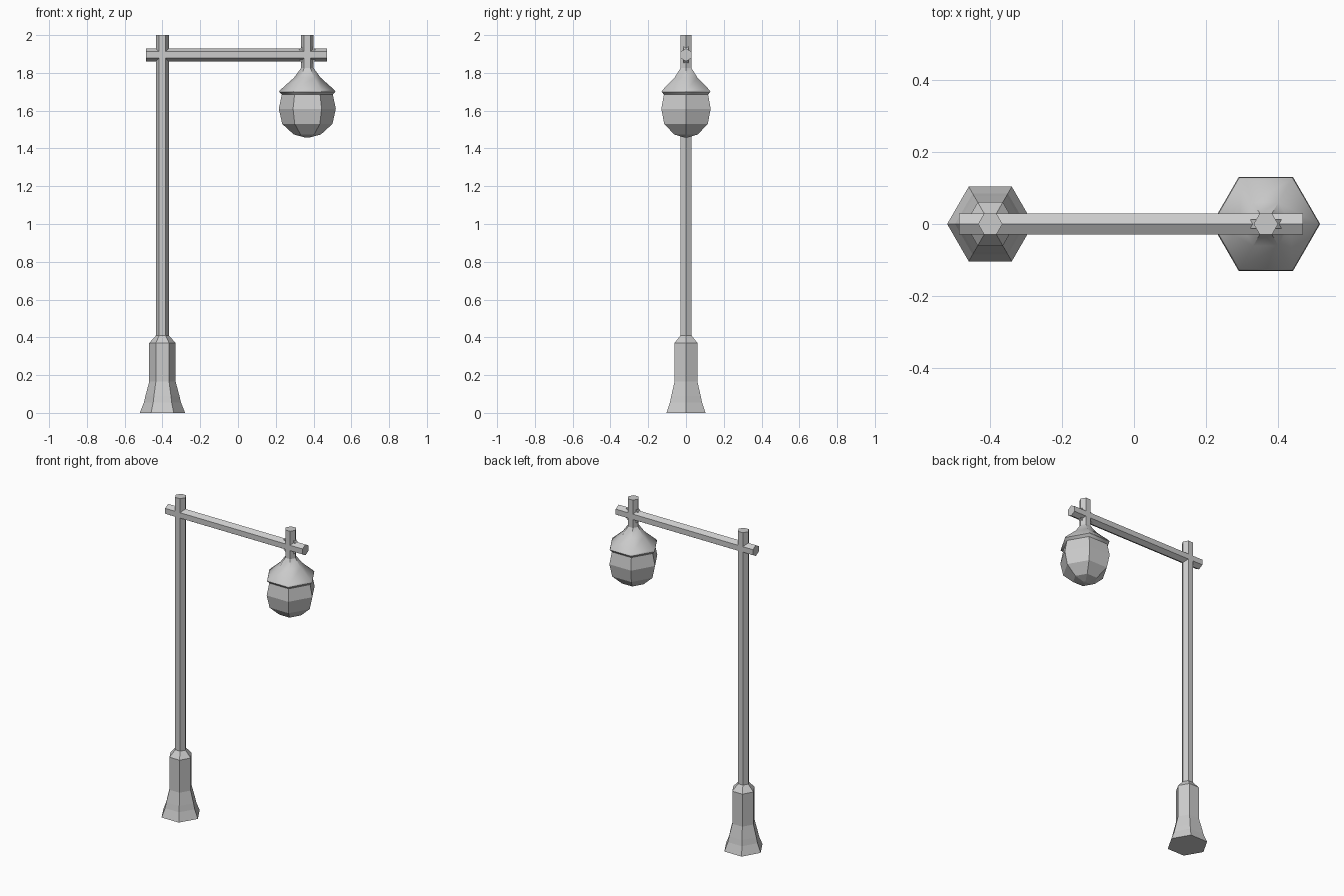
import bpy, bmesh, math
from mathutils import Matrix

if "Cube" in bpy.data.objects:
    bpy.data.objects.remove(bpy.data.objects["Cube"])

POLE_X, LAMP_X, ARM_Z, TUBE_R = -0.40, 0.367, 1.895, 0.034


def lathe(name, profile, matrix, sides=6):
    """Stack polygon rings (radius, height), capped at both ends."""
    bm = bmesh.new()
    rings = []
    for r, z in profile:
        angles = [2 * math.pi * i / sides for i in range(sides)]
        rings.append([bm.verts.new((r * math.cos(a), r * math.sin(a), z)) for a in angles])
    for low, high in zip(rings, rings[1:]):
        for i in range(sides):
            j = (i + 1) % sides
            bm.faces.new((low[i], low[j], high[j], high[i]))
    bm.faces.new(rings[0][::-1])
    bm.faces.new(rings[-1])
    bm.transform(matrix)
    bmesh.ops.recalc_face_normals(bm, faces=bm.faces)
    mesh = bpy.data.meshes.new(name)
    bm.to_mesh(mesh)
    bm.free()
    obj = bpy.data.objects.new(name, mesh)
    bpy.context.collection.objects.link(obj)
    return obj


at_pole = Matrix.Translation((POLE_X, 0, 0))
at_lamp = Matrix.Translation((LAMP_X, 0, 0))

# Post with flared foot
lathe("post", [(0.12, 0), (0.098, 0.055), (0.09, 0.09), (0.07, 0.165),
               (0.07, 0.37), (TUBE_R, 0.41), (TUBE_R, 2.0)], at_pole)

# Horizontal arm, ridge on top
lathe("arm", [(TUBE_R, -0.487), (TUBE_R, 0.47)],
      Matrix.Translation((0, 0, ARM_Z)) @ Matrix.Rotation(math.pi / 2, 4, 'Y'))

# Hanger crossing the arm, with a small gusset filling the corners
lathe("hanger", [(TUBE_R, 1.81), (TUBE_R, 2.0)], at_lamp)
lathe("hanger_gusset", [(0.054, -0.012), (0.054, 0.012)],
      Matrix.Translation((LAMP_X, 0, ARM_Z)) @ Matrix.Rotation(math.pi / 2, 4, 'X')
      @ Matrix.Rotation(math.pi / 8, 4, 'Z'), sides=8)

# Lamp shade with inward lip, smooth sloping sides
shade = lathe("lamp_shade", [(0.134, 1.684), (0.149, 1.70), (0.145, 1.708),
                             (0.07, 1.775), (TUBE_R, 1.825)], at_lamp)
bpy.ops.object.select_all(action='DESELECT')
shade.select_set(True)
bpy.context.view_layer.objects.active = shade
bpy.ops.object.shade_smooth_by_angle(angle=math.radians(50))

# Faceted glass globe
lathe("lamp_globe", [(0.012, 1.458), (0.072, 1.474), (0.133, 1.53),
                     (0.151, 1.61), (0.134, 1.69)], at_lamp)
